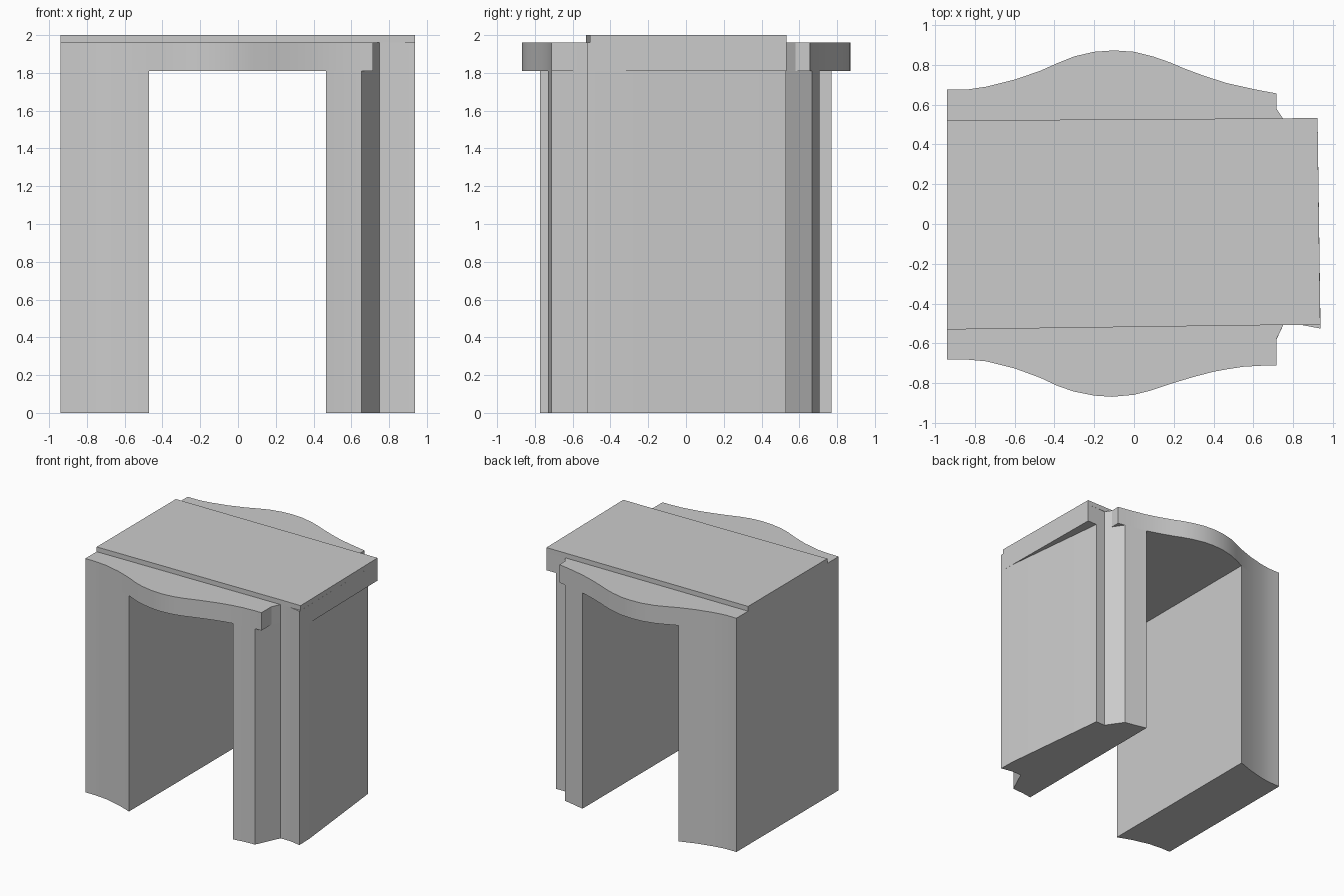
import bpy, bmesh

if "Cube" in bpy.data.objects:
    bpy.data.objects.remove(bpy.data.objects["Cube"])

# Wavy edges of the lintel, listed left to right
BACK = [(-.94, .675), (-.84, .675), (-.74, .69), (-.6, .725), (-.47, .77), (-.38, .81),
        (-.3, .842), (-.2, .865), (-.1, .872), (0, .865), (.1, .84), (.18, .812),
        (.25, .782), (.35, .745), (.465, .708), (.59, .68), (.655, .667), (.715, .656)]
FRONT = [(-.94, -.68), (-.85, -.68), (-.74, -.69), (-.6, -.725), (-.47, -.773), (-.38, -.815),
         (-.3, -.842), (-.2, -.862), (-.11, -.868), (0, -.858), (.08, -.838), (.2, -.798),
         (.3, -.768), (.4, -.742), (.465, -.73), (.55, -.717), (.655, -.711), (.715, -.711)]


def span(edge, x0, x1):
    """Part of a wavy edge between two x positions."""
    return [p for p in edge if x0 - .001 <= p[0] <= x1 + .001]


def prism(name, outline, z0, z1):
    """Extrude a counter-clockwise outline from z0 to z1."""
    bm = bmesh.new()
    face = bm.faces.new([bm.verts.new((x, y, z0)) for x, y in outline])
    top = bmesh.ops.extrude_face_region(bm, geom=[face], use_keep_orig=True)
    verts = [v for v in top["geom"] if isinstance(v, bmesh.types.BMVert)]
    bmesh.ops.translate(bm, verts=verts, vec=(0, 0, z1 - z0))
    bmesh.ops.recalc_face_normals(bm, faces=bm.faces)
    mesh = bpy.data.meshes.new(name)
    bm.to_mesh(mesh)
    bm.free()
    obj = bpy.data.objects.new(name, mesh)
    bpy.context.collection.objects.link(obj)
    bpy.ops.object.select_all(action='DESELECT')
    obj.select_set(True)
    bpy.context.view_layer.objects.active = obj
    bpy.ops.object.shade_smooth_by_angle(angle=.35)
    return obj


# Left leg: follows both wavy edges
prism("left_leg", span(FRONT, -.94, -.47) + span(BACK, -.94, -.47)[::-1], 0, 1.81)

# Right leg: angled recesses and a slightly skewed outer face
prism("right_leg", span(FRONT, .465, .655)
      + [(.75, -.507), (.84, -.507), (.937, -.525), (.934, -.39), (.835, .53), (.75, .528)]
      + span(BACK, .465, .655)[::-1], 0, 1.81)

# Lintel joining the legs, overhanging at the right end
prism("lintel", FRONT
      + [(.715, -.58), (.75, -.507), (.84, -.507), (.937, -.525), (.922, .532),
         (.75, .528), (.715, .58)] + BACK[::-1], 1.81, 1.96)

# Thin raised plate on top
prism("top_plate", [(-.94, -.53), (.75, -.507), (.936, -.507), (.922, .532), (-.94, .52)],
      1.96, 2)
